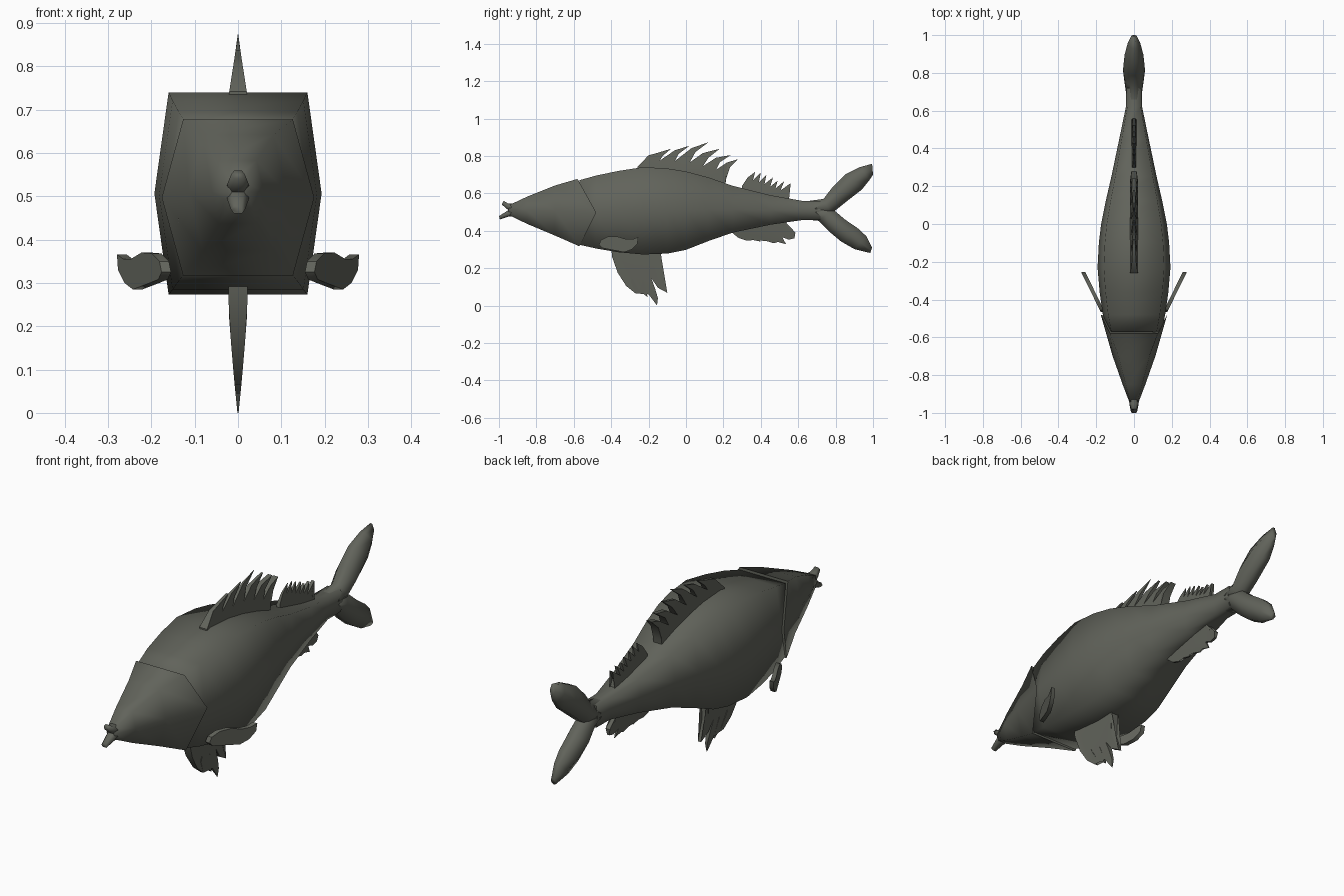
import bpy, bmesh, math

skin = bpy.data.materials.new("dark_olive_grey")
skin.diffuse_color = (0.12, 0.125, 0.104, 1)


def finish(bm, name, angle):
    """Turn a bmesh into a smooth-shaded object."""
    bmesh.ops.recalc_face_normals(bm, faces=bm.faces)
    mesh = bpy.data.meshes.new(name)
    bm.to_mesh(mesh)
    bm.free()
    obj = bpy.data.objects.new(name, mesh)
    bpy.context.collection.objects.link(obj)
    mesh.materials.append(skin)
    bpy.ops.object.select_all(action='DESELECT')
    obj.select_set(True)
    bpy.context.view_layer.objects.active = obj
    bpy.ops.object.shade_smooth_by_angle(angle=math.radians(angle))
    return obj


def loft(name, rings, ratio, shift=0.0, angle=85):
    """Six-sided loft. Ring: upper y, z, lower y, z, half width at the middle.
    ratio narrows the upper and lower edges; shift moves the last ring's middle back."""
    bm = bmesh.new()
    loops = []
    for i, (yt, zt, yb, zb, w) in enumerate(rings):
        ym = (yt + yb) / 2 + (shift if i == len(rings) - 1 else 0)
        zm, e = (zt + zb) / 2, w * ratio
        pts = [(-e, yt, zt), (e, yt, zt), (w, ym, zm),
               (e, yb, zb), (-e, yb, zb), (-w, ym, zm)]
        loops.append([bm.verts.new(p) for p in pts])
    for a, b in zip(loops, loops[1:]):
        for k in range(6):
            n = (k + 1) % 6
            bm.faces.new((a[k], a[n], b[n], b[k]))
    bm.faces.new(loops[0])
    bm.faces.new(loops[-1])
    return finish(bm, name, angle)


def plate(name, outline, place, angle=40):
    """Two-sided fin from a (y, z) outline; place(y, z, side) gives x."""
    bm = bmesh.new()
    face = bm.faces.new([bm.verts.new((0, y, z)) for y, z in outline])
    tris = bmesh.ops.triangulate(bm, faces=[face])["faces"]
    ext = bmesh.ops.extrude_face_region(bm, geom=tris, use_keep_orig=True)["geom"]
    far = {v for v in ext if isinstance(v, bmesh.types.BMVert)}
    for v in bm.verts:
        v.co.x = place(v.co.y, v.co.z, 1 if v in far else -1)
    return finish(bm, name, angle)


def wedge(base, tip, w=0.022, power=1.0):
    """Fin thickness that thins out from base height to tip height."""
    def place(y, z, side):
        t = min(max((tip - z) / (tip - base), 0.03), 1)
        return side * w * t ** power
    return place


# body
loft("body", [(y, t, y, b, w) for y, t, b, w in (
    (-0.57, 0.67, 0.325, 0.145), (-0.48, 0.695, 0.305, 0.165),
    (-0.36, 0.72, 0.285, 0.182), (-0.23, 0.74, 0.273, 0.193),
    (-0.10, 0.733, 0.278, 0.186), (0.0, 0.717, 0.298, 0.174),
    (0.12, 0.685, 0.345, 0.150), (0.25, 0.64, 0.390, 0.120),
    (0.45, 0.59, 0.432, 0.078), (0.62, 0.56, 0.457, 0.043),
    (0.72, 0.56, 0.457, 0.042))], 0.83)

# head with gill covers swept back at the sides
loft("head", [(y, t, y, b, w) for y, t, b, w in (
    (-0.95, 0.535, 0.485, 0.022), (-0.85, 0.582, 0.437, 0.060),
    (-0.70, 0.642, 0.374, 0.113))]
    + [(-0.58, 0.677, -0.57, 0.317, 0.176)], 0.72, shift=0.095)

# parted lips
loft("upper_lip", [(-0.92, 0.545, -0.92, 0.50, 0.026), (-0.95, 0.545, -0.95, 0.51, 0.025),
                   (-0.975, 0.56, -0.985, 0.54, 0.016)], 0.55)
loft("lower_lip", [(-0.92, 0.525, -0.92, 0.475, 0.026), (-0.95, 0.51, -0.95, 0.475, 0.025),
                   (-1.0, 0.478, -0.995, 0.46, 0.016)], 0.55)

# tail lobes
loft("upper_tail_lobe", [
    (0.66, 0.56, 0.70, 0.47, 0.040), (0.735, 0.57, 0.775, 0.49, 0.050),
    (0.785, 0.635, 0.85, 0.55, 0.058), (0.85, 0.70, 0.94, 0.62, 0.050),
    (0.93, 0.74, 0.98, 0.67, 0.034), (0.995, 0.758, 1.0, 0.70, 0.014)], 0.4)
loft("lower_tail_lobe", [
    (0.70, 0.55, 0.66, 0.458, 0.040), (0.785, 0.515, 0.71, 0.453, 0.050),
    (0.85, 0.46, 0.77, 0.392, 0.058), (0.92, 0.412, 0.83, 0.342, 0.050),
    (0.965, 0.37, 0.90, 0.302, 0.034), (0.995, 0.31, 0.985, 0.281, 0.014)], 0.4)

# spiny dorsal fin
plate("front_dorsal_fin", [
    (-0.26, 0.70), (-0.26, 0.742), (-0.20, 0.803), (-0.14, 0.82), (-0.08, 0.838),
    (-0.125, 0.80), (-0.14, 0.775), (-0.06, 0.83), (0.02, 0.855), (-0.04, 0.81),
    (-0.06, 0.772), (0.03, 0.842), (0.12, 0.873), (0.05, 0.82), (0.02, 0.765),
    (0.09, 0.815), (0.18, 0.838), (0.12, 0.79), (0.09, 0.745), (0.16, 0.79),
    (0.24, 0.805), (0.18, 0.765), (0.16, 0.725), (0.22, 0.765), (0.28, 0.783),
    (0.235, 0.74), (0.215, 0.68), (0.21, 0.64)], wedge(0.73, 0.872))

# small rear dorsal fin
plate("rear_dorsal_fin", [
    (0.30, 0.60), (0.30, 0.64), (0.33, 0.685), (0.37, 0.715), (0.358, 0.67),
    (0.40, 0.712), (0.39, 0.66), (0.43, 0.70), (0.42, 0.65), (0.465, 0.685),
    (0.45, 0.635), (0.49, 0.668), (0.478, 0.625), (0.525, 0.665), (0.505, 0.615),
    (0.56, 0.655), (0.535, 0.605), (0.55, 0.56)], wedge(0.58, 0.73, 0.014))

# anal fin
plate("anal_fin", [
    (0.24, 0.42), (0.24, 0.395), (0.28, 0.362), (0.325, 0.347), (0.31, 0.375),
    (0.36, 0.35), (0.40, 0.342), (0.38, 0.37), (0.43, 0.345), (0.47, 0.333),
    (0.445, 0.37), (0.49, 0.34), (0.535, 0.328), (0.515, 0.365), (0.55, 0.352),
    (0.58, 0.36), (0.585, 0.39), (0.55, 0.412), (0.52, 0.46)], wedge(0.42, 0.32, 0.016))

# pelvic fin
plate("pelvic_fin", [
    (-0.40, 0.31), (-0.395, 0.26), (-0.365, 0.175), (-0.32, 0.105), (-0.27, 0.065),
    (-0.295, 0.125), (-0.29, 0.15), (-0.25, 0.08), (-0.205, 0.045), (-0.235, 0.11),
    (-0.23, 0.14), (-0.20, 0.06), (-0.155, 0.0), (-0.15, 0.04), (-0.165, 0.09),
    (-0.185, 0.145), (-0.15, 0.095), (-0.10, 0.068), (-0.12, 0.11), (-0.14, 0.16),
    (-0.14, 0.22), (-0.14, 0.31)], wedge(0.24, 0.0, 0.022, 0.8))

# pectoral fins angled out from the flanks
for s, side_name in ((-1, "left"), (1, "right")):
    plate(side_name + "_pectoral_fin", [
        (-0.465, 0.325), (-0.455, 0.35), (-0.42, 0.368), (-0.37, 0.37), (-0.32, 0.355),
        (-0.285, 0.355), (-0.255, 0.366), (-0.26, 0.33), (-0.29, 0.30), (-0.33, 0.285),
        (-0.41, 0.30), (-0.45, 0.308)],
        lambda y, z, k, s=s: s * (0.168 + 0.49 * (y + 0.46)) + k * 0.011)
